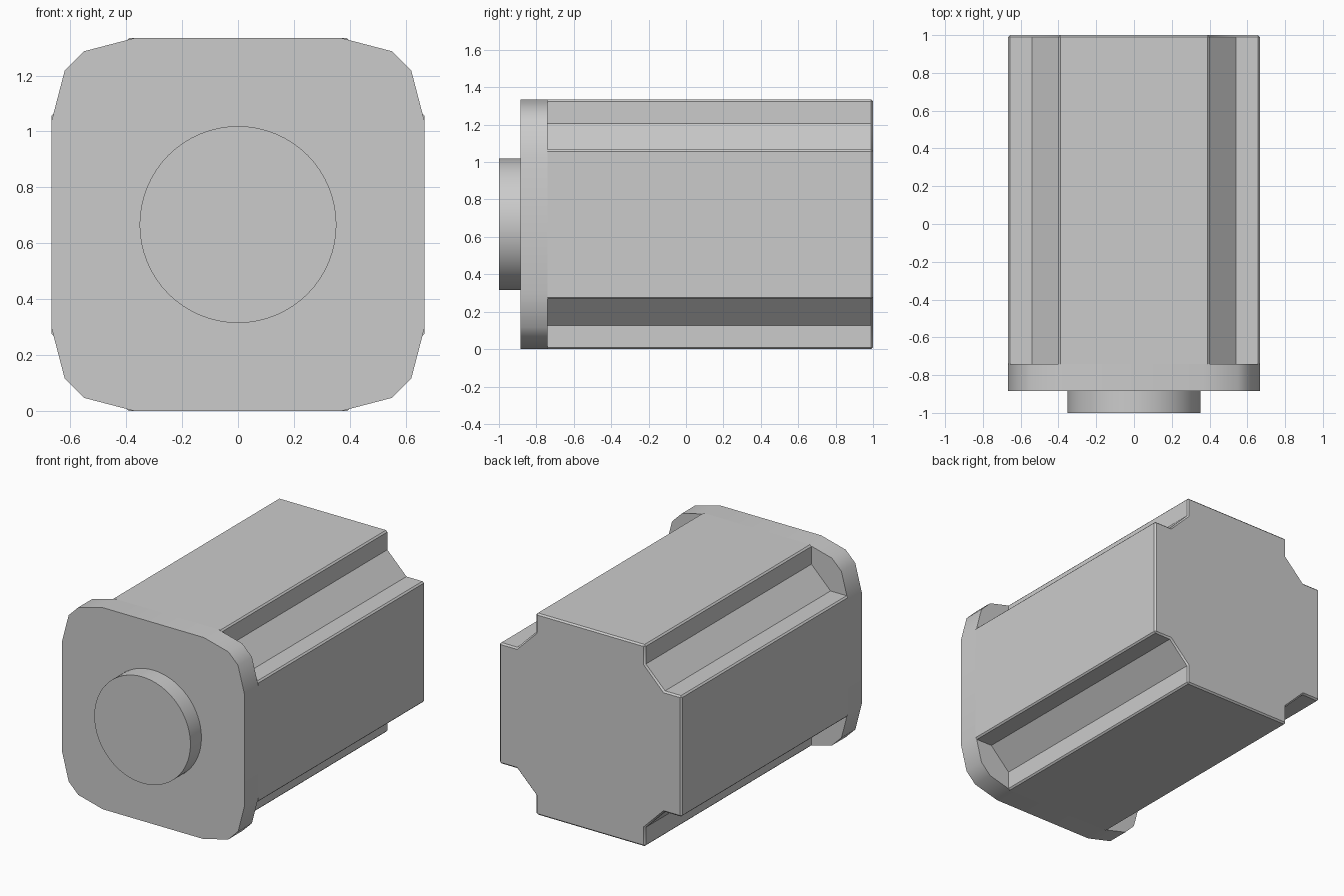
import bpy
import bmesh
import math

if "Cube" in bpy.data.objects:
    bpy.data.objects.remove(bpy.data.objects["Cube"], do_unlink=True)

HALF = 0.667          # half width of the housing
MID = HALF            # height of the shaft axis

grey = bpy.data.materials.new("plain grey")
grey.use_nodes = True
color = (0.6, 0.6, 0.6, 1)
grey.diffuse_color = color
grey.node_tree.nodes["Principled BSDF"].inputs["Base Color"].default_value = color


def four_corners(corner):
    """Repeat one corner's outline clockwise around the axis."""
    points = []
    for _ in range(4):
        points += corner
        corner = [(z, -x) for x, z in corner]
    return points


def extrude(name, profile, front, back, bevel=0):
    """Extrude an x-z outline along y, bevelling the back rim and square corners."""
    bm = bmesh.new()
    verts = [bm.verts.new((x, front, MID + z)) for x, z in profile]
    face = bm.faces.new(verts)
    result = bmesh.ops.extrude_face_region(bm, geom=[face], use_keep_orig=True)
    new_verts = [g for g in result["geom"] if isinstance(g, bmesh.types.BMVert)]
    bmesh.ops.translate(bm, verts=new_verts, vec=(0, back - front, 0))
    bmesh.ops.recalc_face_normals(bm, faces=bm.faces[:])
    if bevel:
        def chosen(edge):
            a, b = (v.co for v in edge.verts)
            on_rim = min(a.y, b.y) > back - 0.001
            lengthwise = abs(a.y - b.y) > 0.5
            outer = max(abs(a.x), abs(a.z - MID)) > HALF - 0.001
            return on_rim or (lengthwise and outer)
        bmesh.ops.bevel(bm, geom=[e for e in bm.edges if chosen(e)],
                        offset=bevel, offset_type='OFFSET', segments=1,
                        profile=0.5, affect='EDGES')
    mesh = bpy.data.meshes.new(name)
    bm.to_mesh(mesh)
    bm.free()
    obj = bpy.data.objects.new(name, mesh)
    bpy.context.collection.objects.link(obj)
    mesh.materials.append(grey)
    bpy.ops.object.select_all(action='DESELECT')
    obj.select_set(True)
    bpy.context.view_layer.objects.active = obj
    bpy.ops.object.shade_smooth_by_angle(angle=math.radians(35))
    return obj


# Long housing with a stepped notch along each corner
notch = [(0.40, HALF), (0.40, 0.54), (0.54, 0.40), (HALF, 0.40)]
extrude("housing", four_corners(notch), -0.74, 1.0, bevel=0.01)

# Front flange with faceted corners
rounded = [(0.37, HALF), (0.55, 0.62), (0.62, 0.55), (HALF, 0.37)]
extrude("front_flange", four_corners(rounded), -0.885, -0.74)

# Round boss on the front
steps = [2 * math.pi * i / 64 for i in range(64)]
circle = [(0.352 * math.sin(a), 0.352 * math.cos(a)) for a in steps]
extrude("front_boss", circle, -1.0, -0.885)
